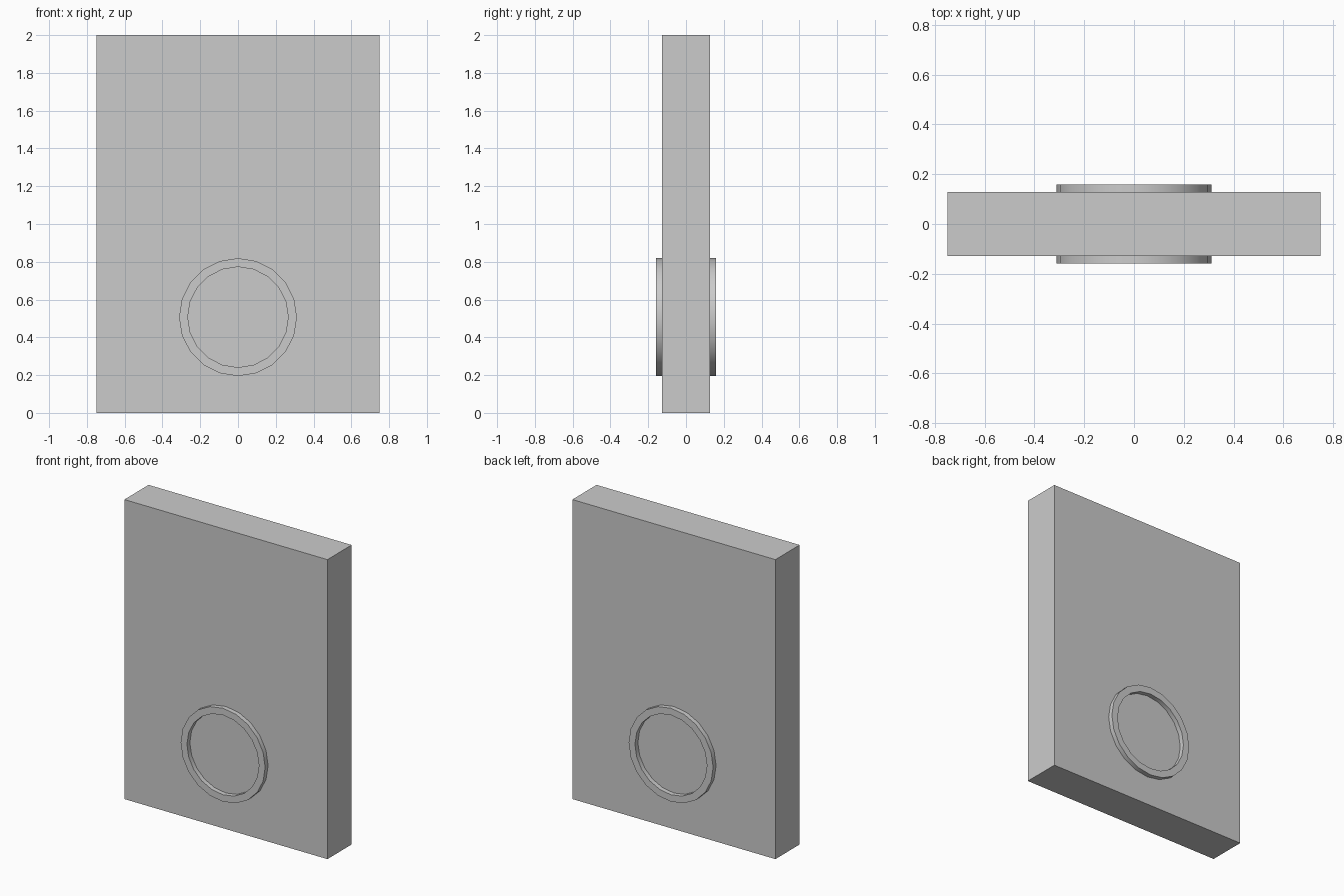
import bpy, bmesh, math

if "Cube" in bpy.data.objects:
    bpy.data.objects.remove(bpy.data.objects["Cube"])

WIDTH, DEPTH, HEIGHT = 1.5, 0.256, 2.0
RING_Z, R_OUT, R_IN, SIDES = 0.507, 0.312, 0.266, 20
RING_DEPTH = 0.318


def add_object(name, bm):
    bmesh.ops.recalc_face_normals(bm, faces=bm.faces)
    mesh = bpy.data.meshes.new(name)
    bm.to_mesh(mesh)
    bm.free()
    ob = bpy.data.objects.new(name, mesh)
    bpy.context.collection.objects.link(ob)
    return ob


# Door slab
bm = bmesh.new()
bmesh.ops.create_cube(bm, size=1)
bmesh.ops.scale(bm, vec=(WIDTH, DEPTH, HEIGHT), verts=bm.verts)
bmesh.ops.translate(bm, vec=(0, 0, HEIGHT / 2), verts=bm.verts)
add_object("door_panel", bm)

# Round flap frame: one ring passing through the slab, proud on both faces
bm = bmesh.new()


def loop(radius, y):
    return [bm.verts.new((radius * math.sin(2 * math.pi * i / SIDES), y,
                          RING_Z + radius * math.cos(2 * math.pi * i / SIDES)))
            for i in range(SIDES)]


h = RING_DEPTH / 2
loops = [loop(R_OUT, -h), loop(R_OUT, h), loop(R_IN, h), loop(R_IN, -h)]
for k in range(4):
    a, b = loops[k], loops[(k + 1) % 4]
    for i in range(SIDES):
        j = (i + 1) % SIDES
        bm.faces.new((a[i], a[j], b[j], b[i]))
frame = add_object("flap_frame", bm)

# Smooth round walls, crisp rims
bpy.context.view_layer.objects.active = frame
frame.select_set(True)
bpy.ops.object.shade_smooth_by_angle(angle=math.radians(30))
